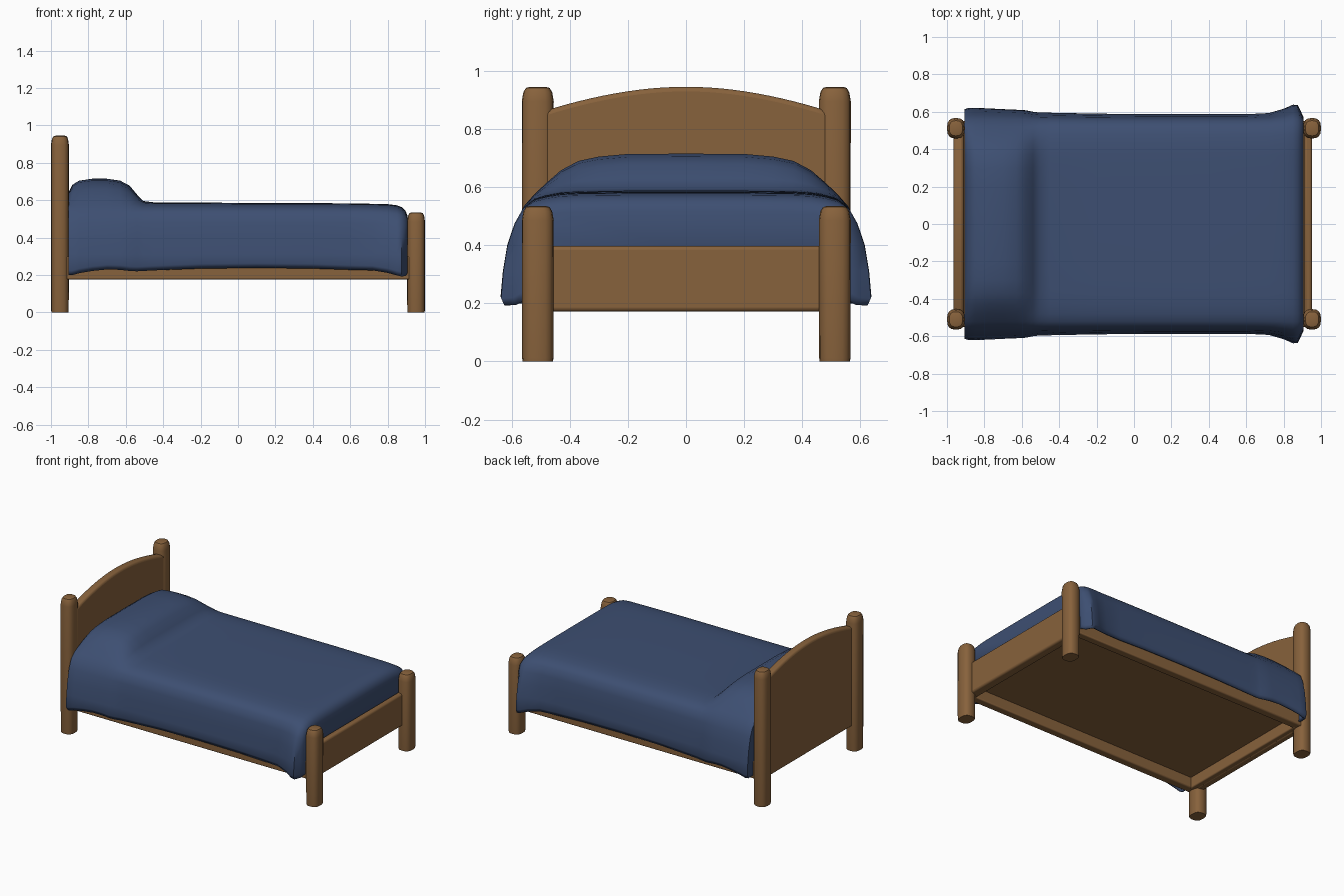
import bpy, bmesh, math

cube = bpy.data.objects.get("Cube")
if cube:
    bpy.data.objects.remove(cube, do_unlink=True)


def material(name, rgb):
    m = bpy.data.materials.new(name)
    m.use_nodes = True
    m.diffuse_color = (*rgb, 1)
    m.node_tree.nodes["Principled BSDF"].inputs["Base Color"].default_value = (*rgb, 1)
    return m


WOOD = material("brown wood", (0.245, 0.122, 0.045))
CLOTH = material("blue cloth", (0.047, 0.078, 0.168))


def finish(name, bm, mat, angle=40):
    bmesh.ops.recalc_face_normals(bm, faces=bm.faces)
    mesh = bpy.data.meshes.new(name)
    bm.to_mesh(mesh)
    bm.free()
    mesh.materials.append(mat)
    mesh.shade_smooth()
    mesh.set_sharp_from_angle(angle=math.radians(angle))
    ob = bpy.data.objects.new(name, mesh)
    bpy.context.collection.objects.link(ob)
    return ob


def soften(ob, width):
    mod = ob.modifiers.new("soft edges", "BEVEL")
    mod.width, mod.segments = width, 3


def loft(bm, rings, closed):
    """Bridge equal-length rings of points and cap both ends."""
    rows = [[bm.verts.new(p) for p in ring] for ring in rings]
    n = len(rows[0])
    for a, b in zip(rows, rows[1:]):
        for i in range(n if closed else n - 1):
            j = (i + 1) % n
            bm.faces.new((a[i], a[j], b[j], b[i]))
    bm.faces.new(rows[0][::-1])
    bm.faces.new(rows[-1])


def post(name, x, y, height):
    bm = bmesh.new()
    levels = [(0, 0.95), (0.012, 0.98), (height - 0.05, 1),
              (height - 0.018, 0.9), (height - 0.004, 0.74), (height, 0.5)]
    rings = []
    for z, s in levels:
        ring = []
        for k in range(16):
            c, d = math.cos(k * math.pi / 8), math.sin(k * math.pi / 8)
            # rounded square cross-section
            ring.append((x + 0.048 * s * math.copysign(abs(c) ** 0.75, c),
                         y + 0.055 * s * math.copysign(abs(d) ** 0.75, d), z))
        rings.append(ring)
    loft(bm, rings, True)
    return finish(name, bm, WOOD)


def box(name, x0, x1, y0, y1, z0, z1, bevel=0.008):
    bm = bmesh.new()
    loft(bm, [[(x0, y0, z), (x1, y0, z), (x1, y1, z), (x0, y1, z)] for z in (z0, z1)], True)
    soften(finish(name, bm, WOOD), bevel)


# Corner posts
for side, y in (("left", 0.512), ("right", -0.51)):
    post("head_post_" + side, -0.952, y, 0.945)
    post("foot_post_" + side, 0.952, y, 0.535)

# Arched headboard
bm = bmesh.new()
steps = [-0.49 + 0.98 * i / 24 for i in range(25)]
outline = [(-0.49, 0.172), (0.49, 0.172)]
outline += [(y, 0.86 + 0.085 * max(0, math.cos(y * math.pi / 0.98)) ** 0.9)
            for y in reversed(steps)]
loft(bm, [[(x, y, z) for y, z in outline] for x in (-0.965, -0.91)], True)
soften(finish("headboard", bm, WOOD), 0.016)

# Footboard, frame rails and the recessed slab under the mattress
box("footboard", 0.91, 0.952, -0.49, 0.49, 0.172, 0.398, 0.014)
for side, s in (("left", 1), ("right", -1)):
    box("side_rail_" + side, -0.92, 0.92, *sorted((s * 0.495, s * 0.55)), 0.177, 0.3)
for end, s in (("foot", 1), ("head", -1)):
    box(end + "_rail", *sorted((s * 0.885, s * 0.925)), -0.51, 0.51, 0.175, 0.3)
box("bed_base", -0.9, 0.9, -0.51, 0.51, 0.252, 0.3)

# Blanket half section: y, flat height, height over the pillow, share of flare
SECTION = [(0, 0.585, 0.715, 0), (0.2, 0.585, 0.714, 0), (0.3, 0.584, 0.705, 0),
           (0.37, 0.583, 0.69, 0), (0.43, 0.58, 0.658, 0), (0.48, 0.572, 0.615, 0),
           (0.52, 0.56, 0.575, 0.05), (0.55, 0.535, 0.535, 0.18),
           (0.563, 0.48, 0.48, 0.45), (0.57, 0.4, 0.4, 0.75), (0.575, 0.31, 0.31, 0.92)]
# Stations: x, pillow amount, drop of the top, flare of the sides, hem height
STATIONS = [(-0.905, 0.45, 0, 0.036, 0.2), (-0.885, 0.75, 0, 0.043, 0.2),
            (-0.85, 0.92, 0, 0.043, 0.21), (-0.78, 1, 0, 0.04, 0.222),
            (-0.7, 1, 0, 0.036, 0.23), (-0.63, 0.92, 0, 0.033, 0.228),
            (-0.58, 0.72, 0, 0.03, 0.222), (-0.54, 0.35, 0, 0.022, 0.22),
            (-0.505, 0.08, 0, 0.018, 0.222), (-0.45, 0.03, 0, 0.017, 0.225),
            (-0.2, 0.02, 0, 0.012, 0.235), (0.1, 0, 0, 0.009, 0.238),
            (0.4, 0, 0, 0.009, 0.235), (0.6, 0, 0.002, 0.009, 0.228),
            (0.72, 0, 0.004, 0.015, 0.225), (0.8, 0, 0.006, 0.038, 0.212),
            (0.85, 0, 0.012, 0.06, 0.198), (0.875, 0, 0.022, 0.058, 0.192),
            (0.895, 0, 0.04, 0.018, 0.195), (0.907, 0, 0.07, -0.008, 0.21)]

bm = bmesh.new()
rings = []
for x, pillow, drop, flare, hem in STATIONS:
    half = []
    for y, flat, high, share in SECTION:
        z = flat + (high - flat) * pillow - drop * max(0, (flat - 0.4) / 0.185)
        half.append((y + flare * share, z))
    # hem curls slightly inward
    half += [(0.578 + flare, hem + 0.025), (0.566 + flare, hem)]
    rings.append([(x, -y, z) for y, z in reversed(half)] + [(x, y, z) for y, z in half[1:]])
loft(bm, rings, False)
blanket = finish("blanket", bm, CLOTH, 55)
mod = blanket.modifiers.new("cloth thickness", "SOLIDIFY")
mod.thickness, mod.offset = 0.012, -1
